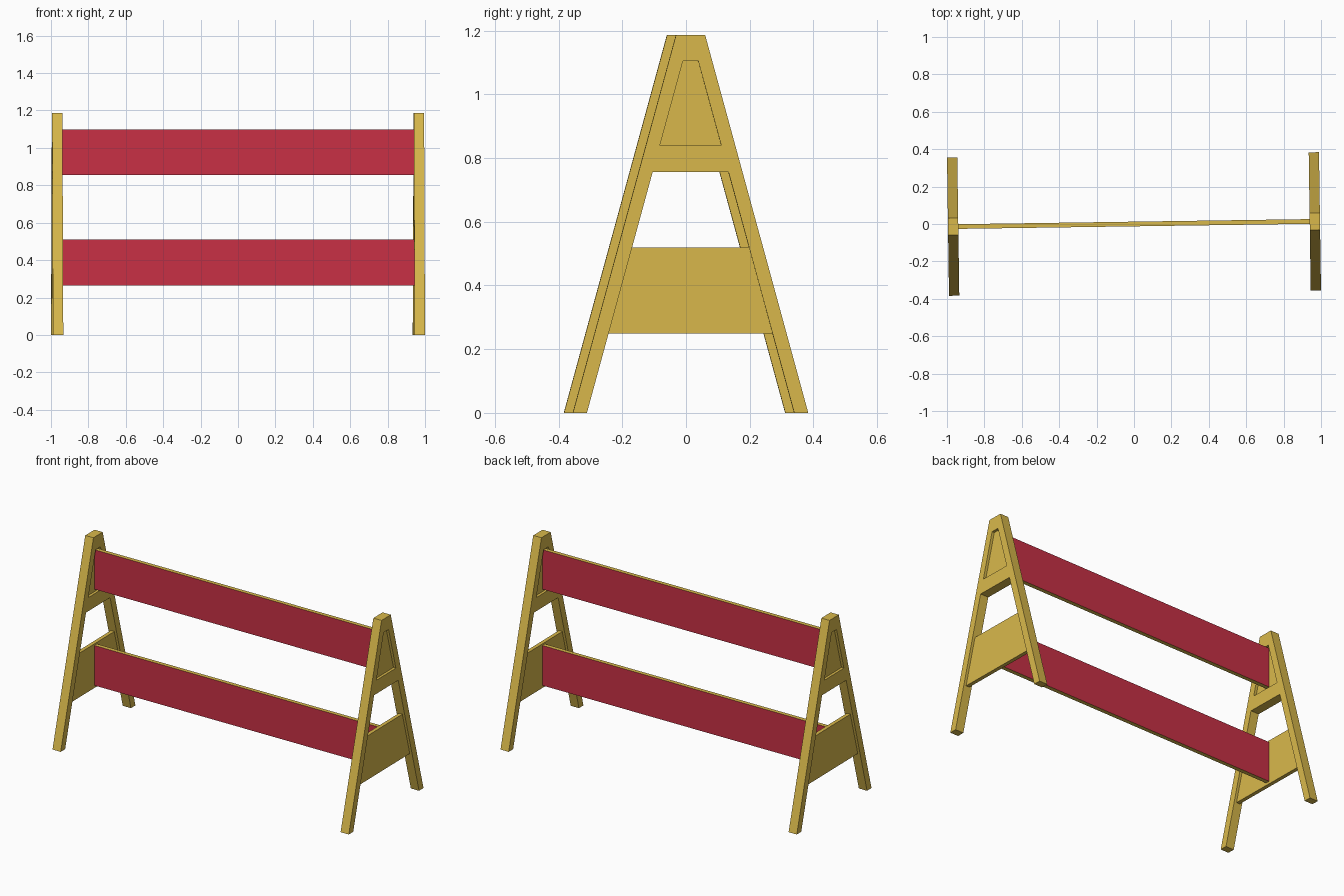
import bpy, bmesh
from mathutils import Matrix

if "Cube" in bpy.data.objects:
    bpy.data.objects.remove(bpy.data.objects["Cube"])

H = 1.187            # overall height
LEG = 0.044          # leg width along y
THICK = 0.055        # frame thickness along x
PANEL = 0.023        # recessed panel thickness
FRAME_X = 0.967
TURN = Matrix.Rotation(0.0145, 4, 'Z')   # the model stands very slightly turned


def material(name, color):
    m = bpy.data.materials.new(name)
    m.diffuse_color = color
    m.use_nodes = True
    m.node_tree.nodes["Principled BSDF"].inputs["Base Color"].default_value = m.diffuse_color
    return m


yellow = material("yellow_paint", (0.69, 0.48, 0.07, 1))
red = material("red_band", (0.58, 0.03, 0.06, 1))


def outer(z):
    return 0.3695 + (0.0455 - 0.3695) * z / H


def inner(z):
    return outer(z) - LEG


def add_object(name, bm, location, mats):
    bmesh.ops.remove_doubles(bm, verts=bm.verts, dist=1e-5)
    bmesh.ops.recalc_face_normals(bm, faces=bm.faces)
    mesh = bpy.data.meshes.new(name)
    bm.to_mesh(mesh)
    bm.free()
    for m in mats:
        mesh.materials.append(m)
    obj = bpy.data.objects.new(name, mesh)
    bpy.context.collection.objects.link(obj)
    obj.matrix_world = TURN @ Matrix.Translation(location)
    return obj


def sheet(name, quads, x, thickness):
    """Flat y-z profile made of quads, thickened evenly to both sides."""
    bm = bmesh.new()
    for quad in quads:
        bm.faces.new([bm.verts.new((0, y, z)) for y, z in quad])
    obj = add_object(name, bm, (x, 0, 0), [yellow])
    mod = obj.modifiers.new("thickness", 'SOLIDIFY')
    mod.thickness = thickness
    mod.offset = 0


def across(z0, z1):
    """Quad spanning the gap between the legs."""
    return [(-inner(z0), z0), (inner(z0), z0), (inner(z1), z1), (-inner(z1), z1)]


# A-frame profile: two legs, a middle bar and a top bar
levels = [0, 0.757, 0.84, 1.105, H]
frame = [across(0.757, 0.84), across(1.105, H)]
for z0, z1 in zip(levels, levels[1:]):
    leg = [(inner(z0), z0), (outer(z0), z0), (outer(z1), z1), (inner(z1), z1)]
    frame += [leg, [(-y, z) for y, z in reversed(leg)]]

# End frames with their recessed panels
for side, x in (("left", -FRAME_X), ("right", FRAME_X)):
    sheet(f"{side}_end_frame", frame, x, THICK)
    sheet(f"{side}_upper_panel", [across(0.84, 1.105)], x, PANEL)
    sheet(f"{side}_lower_panel", [across(0.25, 0.52)], x, PANEL)

# Planks reaching into the recesses, red on their broad faces
length = 2 * (FRAME_X - PANEL / 2)
for name, z0, z1 in (("lower_plank", 0.265, 0.51), ("upper_plank", 0.855, 1.097)):
    bm = bmesh.new()
    bmesh.ops.create_cube(bm, size=1)
    bmesh.ops.scale(bm, vec=(length, 0.025, z1 - z0), verts=bm.verts)
    bm.normal_update()
    for f in bm.faces:
        f.material_index = int(abs(f.normal.y) > 0.5)
    add_object(name, bm, (0, 0, (z0 + z1) / 2), [yellow, red])
